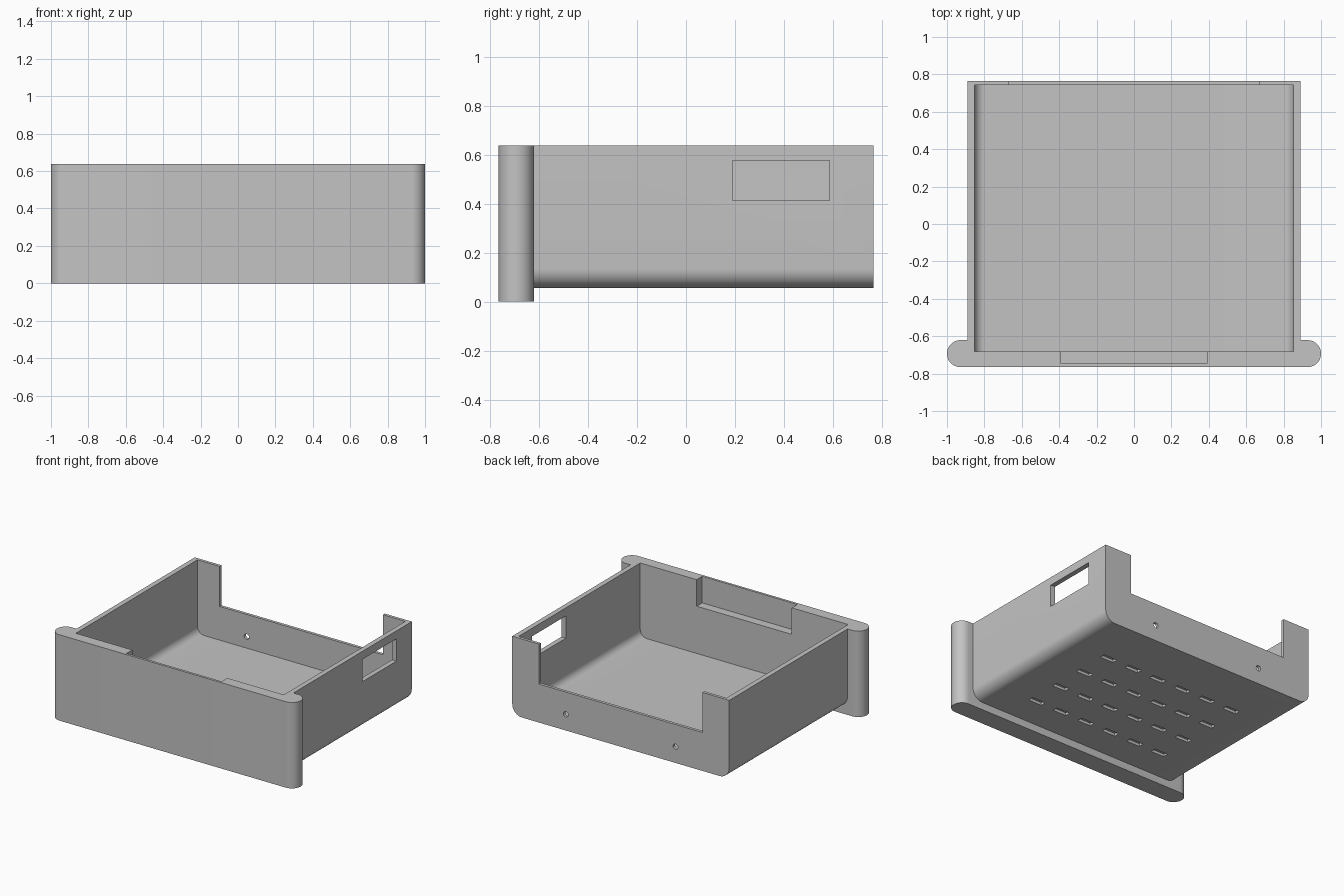
import bpy, bmesh, math
from mathutils import Matrix, Vector

cube = bpy.data.objects.get("Cube")
if cube:
    bpy.data.objects.remove(cube, do_unlink=True)

TOP = 0.637
BACK, FRONT = 0.765, -0.765
CAVITY_FRONT, CAVITY_BACK = -0.682, 0.743

grey = bpy.data.materials.new("light grey")
grey.use_nodes = True
grey.diffuse_color = (0.55, 0.55, 0.55, 1)
grey.node_tree.nodes["Principled BSDF"].inputs["Base Color"].default_value = (0.55, 0.55, 0.55, 1)


def finish(name, bm):
    bmesh.ops.recalc_face_normals(bm, faces=bm.faces)
    mesh = bpy.data.meshes.new(name)
    bm.to_mesh(mesh)
    bm.free()
    mesh.materials.append(grey)
    obj = bpy.data.objects.new(name, mesh)
    bpy.context.collection.objects.link(obj)
    return obj


def prism(name, points, extrusion):
    bm = bmesh.new()
    face = bm.faces.new([bm.verts.new(p) for p in points])
    grown = bmesh.ops.extrude_face_region(bm, geom=[face])["geom"]
    moved = [g for g in grown if isinstance(g, bmesh.types.BMVert)]
    bmesh.ops.translate(bm, verts=moved, vec=extrusion)
    return finish(name, bm)


def add_box(bm, low, high):
    low, high = Vector(low), Vector(high)
    place = Matrix.Translation((low + high) / 2) @ Matrix.Diagonal((*(high - low), 1))
    bmesh.ops.create_cube(bm, size=1, matrix=place)


def box(name, low, high):
    bm = bmesh.new()
    add_box(bm, low, high)
    return finish(name, bm)


def arc(cx, cy, radius, start, end, steps=12):
    angles = [math.radians(start + (end - start) * i / steps) for i in range(steps + 1)]
    return [(cx + radius * math.cos(a), cy + radius * math.sin(a)) for a in angles]


def trough(name, half, bottom, top, radius, y0, y1):
    """Block along y with rounded lower edges."""
    outline = [(half, top), (-half, top)]
    outline += arc(radius - half, bottom + radius, radius, 180, 270)
    outline += arc(half - radius, bottom + radius, radius, 270, 360)
    return prism(name, [(x, y0, z) for x, z in outline], (0, y1 - y0, 0))


def combine(target, tool, operation):
    tool.hide_render = True
    mod = target.modifiers.new(operation, "BOOLEAN")
    mod.object, mod.operation, mod.solver = tool, operation, "EXACT"
    bpy.context.view_layer.objects.active = target
    bpy.ops.object.modifier_apply(modifier=mod.name)
    bpy.data.objects.remove(tool, do_unlink=True)


# Tray body joined to a front panel with fully rounded ends
drawer = trough("drawer", 0.89, 0.055, TOP, 0.08, -0.66, BACK)
r = 0.072
mid = FRONT + r
outline = arc(1 - r, mid, r, -90, 90, 20) + arc(r - 1, mid, r, 90, 270, 20)
panel = prism("front_panel", [(x, y, 0) for x, y in outline], (0, 0, TOP))
combine(drawer, panel, "UNION")

# Storage cavity
combine(drawer, trough("cavity", 0.853, 0.09, 0.8, 0.055, CAVITY_FRONT, CAVITY_BACK), "DIFFERENCE")

# Finger recess behind the front panel, low opening in the back wall, side window
combine(drawer, box("finger_recess", (-0.39, -0.747, 0.44), (0.39, -0.6, 0.8)), "DIFFERENCE")
combine(drawer, box("back_opening", (-0.67, 0.7, 0.34), (0.67, 0.85, 0.8)), "DIFFERENCE")
combine(drawer, box("side_window", (0.8, 0.19, 0.412), (0.95, 0.585, 0.577)), "DIFFERENCE")

# Screw holes through the back wall
bm = bmesh.new()
for side in (-1, 1):
    place = Matrix.Translation((side * 0.45, BACK, 0.175)) @ Matrix.Rotation(math.pi / 2, 4, "X")
    bmesh.ops.create_cone(bm, cap_ends=True, segments=20, radius1=0.02, radius2=0.02,
                          depth=0.2, matrix=place)
combine(drawer, finish("screw_holes", bm), "DIFFERENCE")

# Grid of shallow slots in the underside
bm = bmesh.new()
for col in range(6):
    for row in range(4):
        x, y = (col - 2.5) * 0.215, (row - 1.5) * 0.25
        add_box(bm, (x - 0.055, y - 0.02, 0), (x + 0.055, y + 0.02, 0.075))
combine(drawer, finish("floor_slots", bm), "DIFFERENCE")

# Smooth rounded edges, keep the rest crisp
bpy.ops.object.select_all(action="DESELECT")
drawer.select_set(True)
bpy.context.view_layer.objects.active = drawer
drawer.data.materials.clear()
drawer.data.materials.append(grey)
for poly in drawer.data.polygons:
    poly.material_index = 0
bpy.ops.object.shade_smooth_by_angle(angle=math.radians(30))
